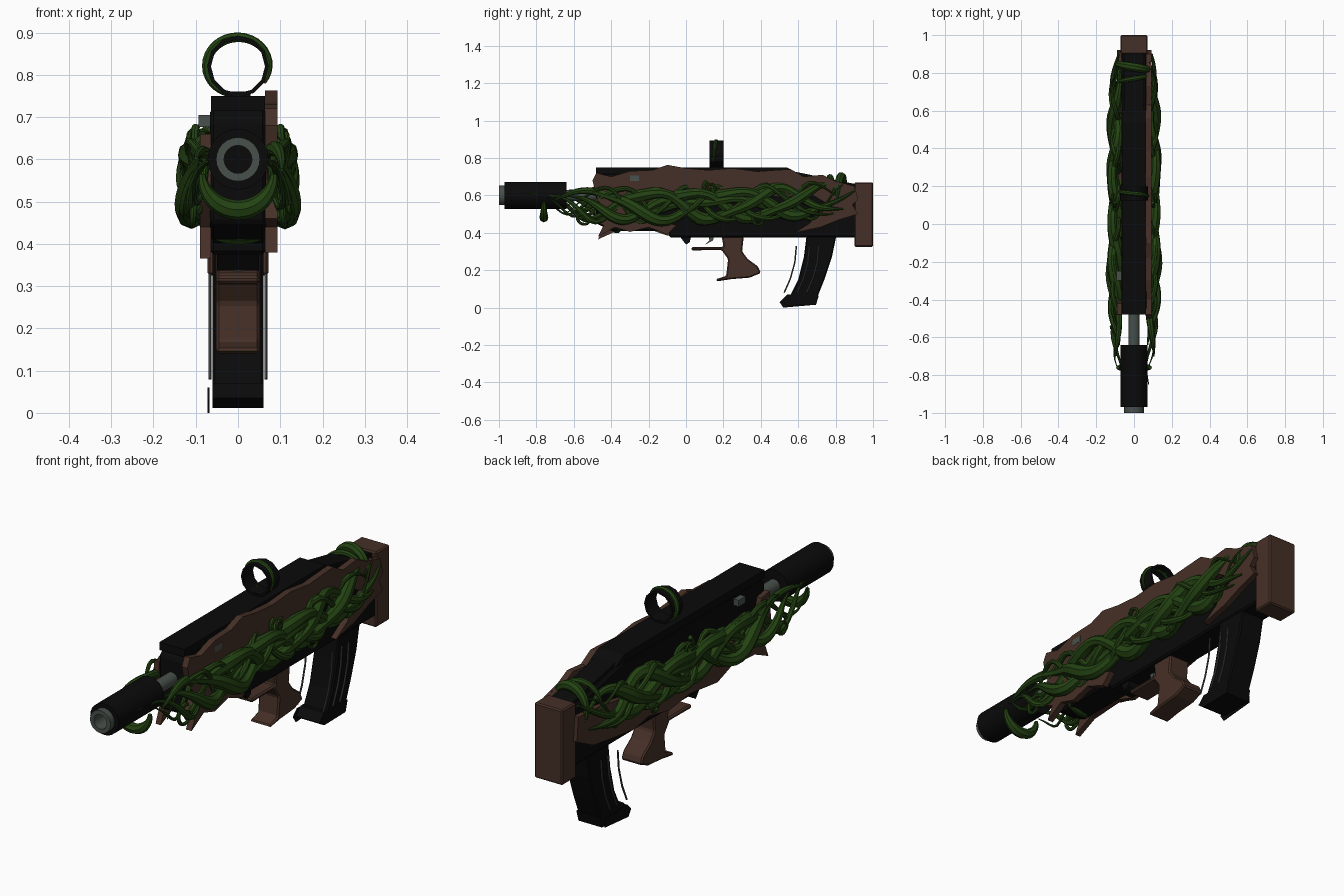
import bpy
import bmesh
from math import sin, cos, pi, tau
from mathutils import Vector, Matrix

cube = bpy.data.objects.get("Cube")
if cube:
    bpy.data.objects.remove(cube, do_unlink=True)


def material(name, *rgb):
    mat = bpy.data.materials.new(name)
    mat.use_nodes = True
    mat.diffuse_color = (*rgb, 1)
    mat.node_tree.nodes["Principled BSDF"].inputs["Base Color"].default_value = (*rgb, 1)
    return mat


black = material("black metal", .003, .003, .003)
steel = material("grey steel", .065, .08, .07)
wood = material("dark wood", .06, .029, .02)
green = material("vine green", .017, .055, .006)


def finish(name, bm, mat, smooth=False):
    bmesh.ops.recalc_face_normals(bm, faces=bm.faces)
    mesh = bpy.data.meshes.new(name)
    bm.to_mesh(mesh)
    bm.free()
    mesh.materials.append(mat)
    obj = bpy.data.objects.new(name, mesh)
    bpy.context.collection.objects.link(obj)
    if smooth:
        bpy.ops.object.select_all(action="DESELECT")
        obj.select_set(True)
        bpy.context.view_layer.objects.active = obj
        bpy.ops.object.shade_smooth_by_angle()
    return obj


def prism(name, outline, x0, x1, mat, bevel=0):
    """Side outline in (y, z), extruded from x0 to x1."""
    bm = bmesh.new()
    face = bm.faces.new([bm.verts.new((x0, y, z)) for y, z in outline])
    extruded = bmesh.ops.extrude_face_region(bm, geom=[face])["geom"]
    moved = [v for v in extruded if isinstance(v, bmesh.types.BMVert)]
    bmesh.ops.translate(bm, verts=moved, vec=(x1 - x0, 0, 0))
    obj = finish(name, bm, mat)
    if bevel:
        mod = obj.modifiers.new("bevel", "BEVEL")
        mod.width = bevel
        mod.segments = 1
    return obj


def box(name, x, y, z, mat, bevel=0):
    return prism(name, [(y[0], z[0]), (y[1], z[0]), (y[1], z[1]), (y[0], z[1])], *x, mat, bevel)


def lathe(name, profile, z, mat, sides=24):
    """Closed (radius, y) profile turned about the bore direction."""
    bm = bmesh.new()
    verts = [bm.verts.new((r, y, z)) for r, y in profile]
    edges = [bm.edges.new((v, verts[i - 1])) for i, v in enumerate(verts)]
    bmesh.ops.spin(bm, geom=verts + edges, cent=(0, 0, z), axis=(0, 1, 0),
                   angle=tau, steps=sides, use_duplicate=False)
    bmesh.ops.remove_doubles(bm, verts=bm.verts, dist=.0001)
    return finish(name, bm, mat, True)


def ring(name, outer, inner, y0, y1, z, mat, sides=24):
    return lathe(name, [(outer, y0), (outer, y1), (inner, y1), (inner, y0)], z, mat, sides)


def stem(name, points, radii, mat=green, sides=8):
    """Tapering tube swept along a list of points."""
    bm = bmesh.new()
    loops = []
    for i, (p, r) in enumerate(zip(points, radii)):
        ahead = Vector(points[min(i + 1, len(points) - 1)])
        way = (ahead - Vector(points[max(i - 1, 0)])).normalized()
        if not loops:
            side = way.orthogonal().normalized()
        side = (side - way * side.dot(way)).normalized()
        loops.append([bm.verts.new(Vector(p) + Matrix.Rotation(tau * k / sides, 3, way) @ side * r)
                      for k in range(sides)])
    for a, b in zip(loops, loops[1:]):
        for k in range(sides):
            bm.faces.new((a[k - 1], a[k], b[k], b[k - 1]))
    bm.faces.new(loops[0])
    bm.faces.new(loops[-1])
    return finish(name, bm, mat, True)


# Barrel group
ring("suppressor", .072, .045, -.97, -.64, .6, black)
ring("muzzle_ring", .052, .033, -1, -.9, .6, steel)
ring("suppressor_back_cap", .07, .001, -.66, -.64, .6, black)
ring("bore_plug", .05, .001, -.92, -.9, .6, black)
ring("barrel", .03, .001, -.65, -.46, .6, steel, 16)

# Receiver, rail and butt
prism("receiver", [(-.48, .69), (-.48, .45), (-.4, .41), (-.09, .41), (-.09, .375),
                   (.91, .375), (.91, .64), (.54, .72), (-.45, .72)], -.066, .066, black, .008)
prism("top_rail", [(-.48, .715), (.6, .715), (.54, .75), (-.48, .75)], -.064, .064, black)
prism("rear_slope", [(.5, .7), (.91, .6), (.91, .66), (.54, .735)], -.05, .05, black)
box("butt", (-.072, .072), (.9, 1), (.325, .67), wood, .006)
box("charging_handle", (-.093, .094), (-.3, -.25), (.676, .705), steel)

# Jagged wooden cheek panels
prism("left_panel", [(-.5, .68), (-.48, .72), (-.4, .7), (-.3, .73), (-.18, .735), (-.1, .763),
                     (0, .745), (.12, .735), (.25, .745), (.38, .728), (.48, .735), (.56, .74),
                     (.63, .7), (.73, .71), (.8, .675), (.9, .65), (.92, .58), (.89, .55), (.92, .5),
                     (.82, .47), (.72, .43), (.58, .4), (.66, .45), (.7, .5), (.78, .54),
                     (.68, .6), (.5, .59), (.3, .63), (.1, .6), (-.1, .6), (-.25, .55),
                     (-.2, .48), (-.05, .44), (-.1, .39), (-.2, .43), (-.3, .405), (-.38, .43),
                     (-.47, .38), (-.44, .44), (-.49, .46), (-.45, .53), (-.48, .6)], .064, .093, wood)
prism("right_panel", [(-.48, .66), (-.42, .65), (-.4, .56), (-.2, .53), (0, .55), (.25, .52),
                      (.5, .56), (.75, .6), (.91, .61), (.92, .5), (.8, .44), (.66, .42), (.5, .4),
                      (.4, .42), (.25, .39), (.1, .41), (-.1, .385), (-.2, .42),
                      (-.37, .41), (-.47, .365), (-.44, .44), (-.49, .5)], -.09, -.064, wood)

# Grip with finger guard, and triggers
prism("grip", [(.03, .325), (.03, .306), (.19, .308), (.225, .26), (.215, .17), (.16, .152),
               (.165, .14), (.24, .152), (.34, .16), (.4, .185), (.385, .22), (.33, .26),
               (.3, .3), (.31, .39), (.19, .39), (.2, .325)], -.052, .052, wood, .008)
prism("front_catch", [(-.04, .39), (.03, .39), (.02, .35), (0, .337)], -.05, .05, black)
prism("trigger", [(.12, .39), (.15, .39), (.145, .36), (.1, .335), (.125, .36)], -.012, .012, steel)

# Curved magazine with ribs and floor plate
prism("magazine", [(.645, .39), (.805, .39), (.78, .27), (.74, .15), (.7, .05),
                   (.55, .05), (.6, .15), (.63, .27)], -.06, .06, black, .006)
prism("magazine_floor", [(.54, .07), (.71, .065), (.695, .014), (.54, .012), (.505, .035)],
      -.06, .06, black)
prism("floor_flap", [(.5, .03), (.53, .06), (.69, .05), (.69, .015), (.52, 0)], -.072, -.068, black)
for side in (-1, 1):
    for k, start in enumerate((.59, .66, .71)):
        path = [(side * .066, start - .065 * t * t, .33 - .25 * t) for t in (0, .35, .7, 1)]
        stem(f"magazine_rib_{k}", path, [.004] * len(path), steel, 6)

# Ring sight
ring("sight_ring", .073, .064, .125, .2, .82, black, 12)
box("sight_foot", (-.03, .03), (.13, .195), (.74, .76), black)


def vine(name, side, y0, y1, spread, waves, phase, radius, steps=56):
    """Vine weaving along one side of the body."""
    points, radii = [], []
    for i in range(steps + 1):
        t = i / steps
        y = y0 + (y1 - y0) * t
        a = tau * waves * t + phase
        front = max(0, -y - .5) * 3
        calm = max(.25, 1 - front * .8)
        x = .098 + .018 * cos(a * 1.5) - .02 * front - .015 * max(0, y - .7) * 5
        z = .545 + .06 * y * y + spread * calm * sin(a) + .012 * sin(a * 2.3)
        points.append((side * x, y, z))
        radii.append(radius * (.15 + .85 * min(1, 5 * t, 5 * (1 - t))) * (1 + .15 * sin(a * 2)))
    stem(name, points, radii)


def curl(name, side, y, z, size, turn, radius=.01):
    """Tendril spiralling in toward its tip."""
    points, radii = [], []
    for i in range(31):
        t = i / 30
        a = turn + 3.2 * pi * t
        r = size * (1 - .85 * t)
        points.append((side * (.1 + .025 * t), y + r * cos(a), z + r * sin(a)))
        radii.append(radius * (1 - .6 * t))
    stem(name, points, radii)


def hoop(name, y, z, rx, rz, start, end, radius, lean=0):
    """Vine wrapped across the body, angles counted from the left."""
    points, radii = [], []
    for i in range(29):
        t = i / 28
        a = start + (end - start) * t
        points.append((rx * cos(a), y + lean * (t - .5), z + rz * sin(a)))
        radii.append(radius * (.35 + .65 * sin(pi * t)))
    stem(name, points, radii)


# Braided vines on both sides
for side, label in ((1, "left"), (-1, "right")):
    shift = 0 if side > 0 else .5
    for k in range(3):
        vine(f"{label}_thick_vine_{k}", side, -.7 + .06 * k, .9 - .03 * k, .07, 2.1,
             tau * k / 3 + shift, .03)
    for k in range(3):
        vine(f"{label}_thin_vine_{k}", side, -.85 + .1 * k, .86, .09, 2.8 + .3 * k,
             2 * k + 1 + shift, .014)
    vine(f"{label}_low_vine", side, -.3, .5, .03, 1, pi + 1, .024)
    curl(f"{label}_rear_curl", side, .39, .47, .045, 0)
    curl(f"{label}_middle_curl", side, .13, .64, .04, 2)
    curl(f"{label}_front_curl", side, -.54, .48, .05, 1)

# Wrapping hoops
hoop("suppressor_hoop", -.76, .565, .085, .085, -pi, 0, .024)
hoop("front_lower_hoop", -.37, .45, .08, .035, -pi, 0, .018, .05)
hoop("rear_hoop_wide", .83, .6, .09, .1, -.2, pi + .2, .024, .05)
hoop("rear_hoop_thin", .77, .6, .095, .1, 0, pi, .014, -.05)
hoop("sight_vine", .165, .82, .075, .069, -.6, tau - 1.4, .012, .04)
